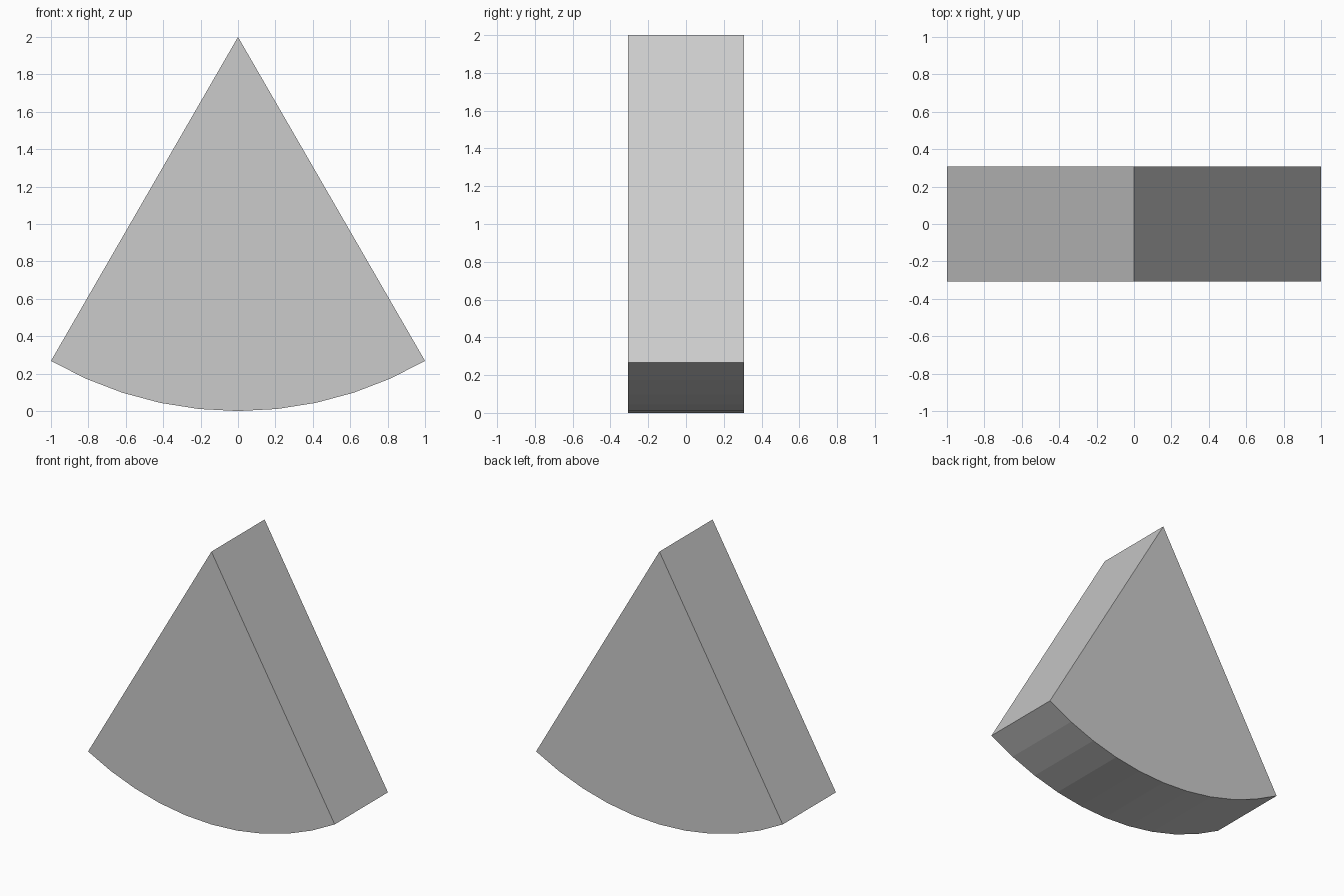
import bpy, bmesh
from math import sin, cos, radians

if "Cube" in bpy.data.objects:
    bpy.data.objects.remove(bpy.data.objects["Cube"])

RADIUS, HALF_ANGLE, SEGMENTS, DEPTH = 2.0, 30, 10, 0.616

# Wedge profile: apex at the top, arc of flat facets along the bottom
bm = bmesh.new()
angles = [radians(-HALF_ANGLE + 2 * HALF_ANGLE * i / SEGMENTS) for i in range(SEGMENTS + 1)]
profile = [(0, RADIUS)] + [(RADIUS * sin(a), RADIUS - RADIUS * cos(a)) for a in angles]
face = bm.faces.new([bm.verts.new((x, -DEPTH / 2, z)) for x, z in profile])

# Extrude the profile from front to back
result = bmesh.ops.extrude_face_region(bm, geom=[face], use_keep_orig=True)
new_verts = [g for g in result["geom"] if isinstance(g, bmesh.types.BMVert)]
bmesh.ops.translate(bm, verts=new_verts, vec=(0, DEPTH, 0))
bmesh.ops.recalc_face_normals(bm, faces=bm.faces)

mesh = bpy.data.meshes.new("sector_wedge")
bm.to_mesh(mesh)
bm.free()
bpy.context.collection.objects.link(bpy.data.objects.new("sector_wedge", mesh))
